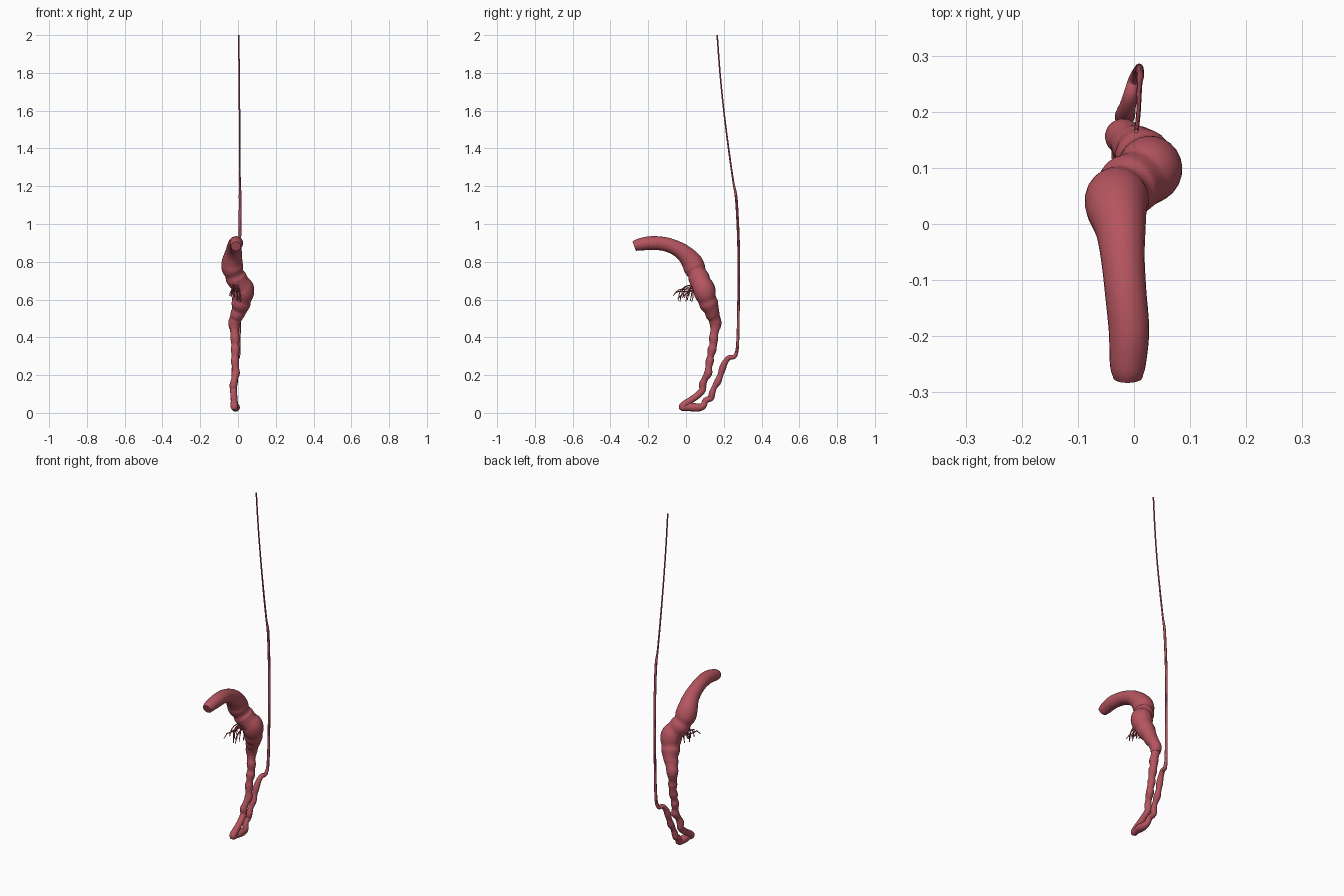
import bpy, bmesh, math, random
from mathutils import Vector

random.seed(4)
flesh = bpy.data.materials.new("flesh red")
flesh.diffuse_color = (0.46, 0.09, 0.115, 1)


def spline(pts, steps):
    """Catmull-Rom through points of (x, y, z, radius)."""
    p = [Vector(q) for q in pts]
    p = [p[0] * 2 - p[1]] + p + [p[-1] * 2 - p[-2]]
    out = []
    for i in range(1, len(p) - 2):
        a, b, c, d = p[i - 1:i + 3]
        for s in range(steps):
            t = s / steps
            out.append(0.5 * (2 * b + (c - a) * t + (2 * a - 5 * b + 4 * c - d) * t * t
                              + (3 * b - a - 3 * c + d) * t ** 3))
    out.append(p[-2])
    return out


def add_tube(bm, pts, steps, sides):
    path = spline(pts, steps)
    pos = [q.to_3d() for q in path]
    normal, rings = Vector((1, 0, 0)), []
    for i, q in enumerate(path):
        tan = (pos[min(i + 1, len(pos) - 1)] - pos[max(i - 1, 0)]).normalized()
        normal = (normal - tan * normal.dot(tan)).normalized()
        other = tan.cross(normal)
        r = max(q[3], 0.0012)
        rings.append([bm.verts.new(pos[i] + r * (math.cos(a) * normal + math.sin(a) * other))
                      for a in (2 * math.pi * k / sides for k in range(sides))])
    for a, b in zip(rings, rings[1:]):
        for k in range(sides):
            m = (k + 1) % sides
            bm.faces.new((a[k], a[m], b[m], b[k]))
    bm.faces.new(rings[0][::-1])
    bm.faces.new(rings[-1])


def make(name, tubes, steps, sides):
    bm = bmesh.new()
    for pts in tubes:
        add_tube(bm, pts, steps, sides)
    me = bpy.data.meshes.new(name)
    bm.to_mesh(me)
    bm.free()
    me.materials.append(flesh)
    ob = bpy.data.objects.new(name, me)
    bpy.context.collection.objects.link(ob)
    bpy.ops.object.select_all(action='DESELECT')
    ob.select_set(True)
    bpy.context.view_layer.objects.active = ob
    bpy.ops.object.shade_smooth_by_angle(angle=math.radians(45))


# thick upper body with swollen, creased segments
make("thick_body", [[
    (-.011, -.274, .882, .026), (-.011, -.25, .890, .032), (-.009, -.19, .899, .036),
    (-.015, -.12, .895, .037), (-.020, -.06, .876, .039), (-.024, -.01, .845, .045),
    (-.031, .03, .80, .055), (-.029, .046, .765, .057), (-.020, .058, .738, .050),
    (-.010, .068, .715, .056), (.010, .080, .685, .053), (.026, .094, .66, .058),
    (.027, .102, .63, .057), (.021, .112, .60, .049), (.015, .122, .575, .050),
    (.007, .135, .545, .040), (-.004, .141, .52, .037), (-.012, .15, .50, .032),
    (-.02, .156, .475, .032), (-.02, .155, .445, .026)]], 5, 24)

# knobbly lower tube
make("lower_tube", [[
    (-.02, .157, .46, .026), (-.018, .149, .42, .022), (-.015, .146, .395, .025),
    (-.015, .144, .36, .020), (-.014, .138, .335, .024), (-.015, .13, .30, .018),
    (-.016, .126, .275, .022), (-.013, .12, .24, .018), (-.012, .117, .21, .022),
    (-.018, .10, .18, .017), (-.024, .088, .15, .02), (-.024, .087, .12, .018),
    (-.022, .06, .092, .018), (-.02, .025, .067, .018), (-.02, -.01, .042, .02),
    (-.019, -.020, .03, .019), (-.016, -.002, .028, .017), (-.014, .03, .031, .023),
    (-.012, .065, .028, .021), (-.015, .092, .037, .017), (-.022, .103, .065, .016),
    (-.025, .132, .078, .016), (-.022, .138, .105, .017), (-.02, .15, .135, .014),
    (-.019, .168, .165, .019), (-.018, .182, .20, .015), (-.016, .193, .235, .018),
    (-.012, .208, .27, .015), (-.006, .23, .294, .013), (0, .255, .296, .011),
    (.004, .268, .32, .009)]], 4, 14)

# long rising thread
make("long_thread", [[
    (.003, .266, .31, .009), (.006, .273, .36, .008), (.008, .277, .50, .007),
    (.009, .279, .70, .007), (.01, .278, .90, .007), (.011, .27, 1.08, .007),
    (.011, .263, 1.16, .007), (.01, .251, 1.22, .005), (.009, .228, 1.38, .0045),
    (.008, .20, 1.60, .004), (.006, .18, 1.80, .004), (.004, .165, 2.0, .004)]], 4, 8)

# tuft of fine drooping threads: they leave the body forwards, then hang down
threads = []
for i in range(12):
    x = -.036 + .046 * (i % 4) / 3 + random.uniform(-.004, .004)
    y = -.055 + .085 * i / 11
    top = random.uniform(.645, .69)
    low = random.uniform(.585, .625) if i > 1 else .635
    root = Vector((x * .4, .06, top))
    mid = Vector((x * .8, .5 * (y + .06) - .008, top - .008))
    bend = Vector((x, y + .008, .55 * top + .45 * low))
    tip = Vector((x + random.uniform(-.006, .006), y, low))
    threads.append([(*root, .0035), (*mid, .003), (*bend, .003), (*tip, .0022)])
    if i % 3 == 0:
        side = bend + Vector((random.uniform(-.01, .01), -.022, -.022))
        threads.append([(*bend, .0025), (*bend.lerp(side, .5), .0025), (*side, .002)])
make("thread_tuft", threads, 4, 6)
